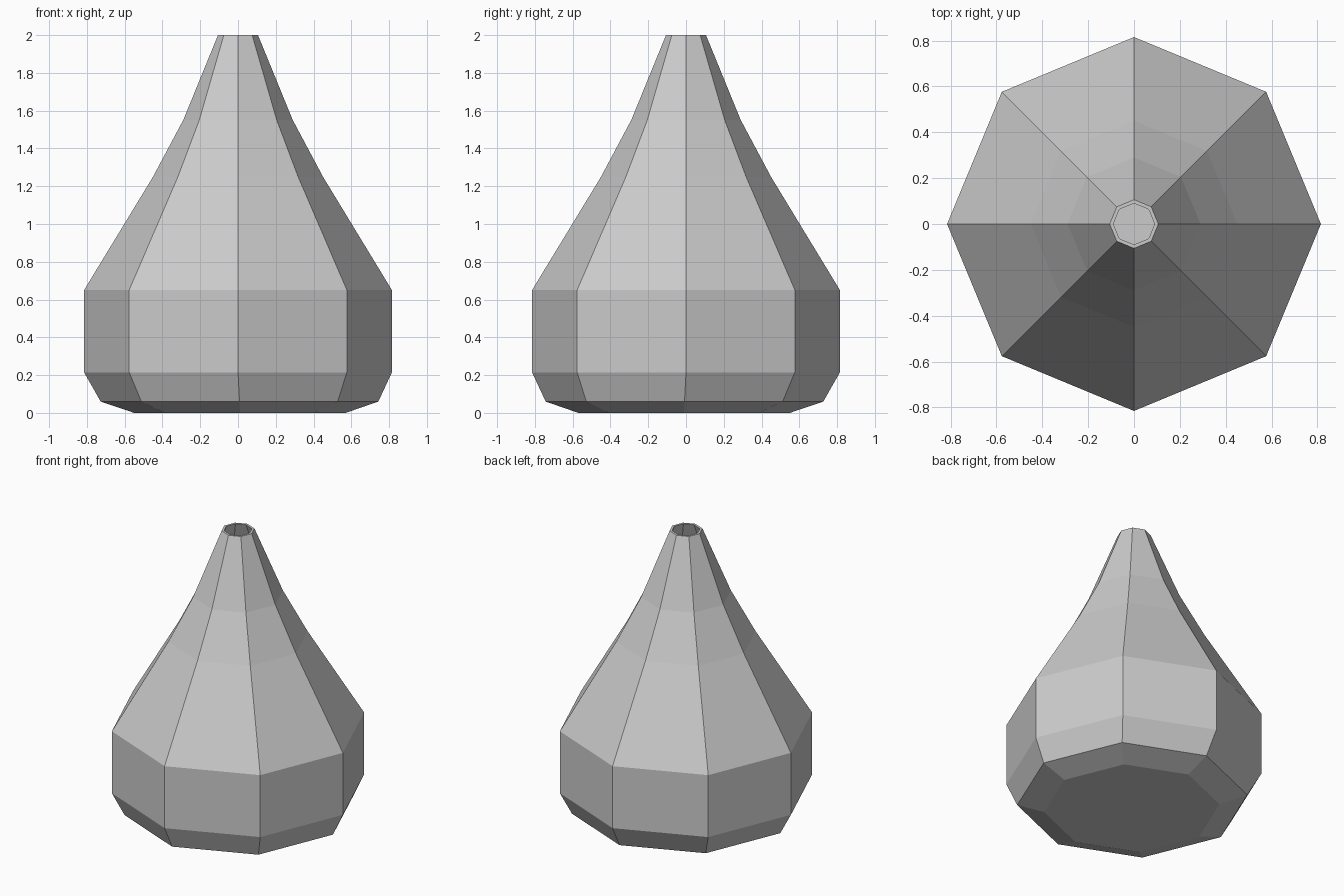
import bpy, bmesh
from math import cos, sin, tau

if "Cube" in bpy.data.objects:
    bpy.data.objects.remove(bpy.data.objects["Cube"], do_unlink=True)

SIDES = 8
WALL = 0.016

# Outer profile: radius, height, sideways shift of the slightly skewed base
PROFILE = [
    (0.56, 0.0, 0.01),
    (0.735, 0.06, 0.008),
    (0.815, 0.215, 0),
    (0.815, 0.65, 0),
    (0.45, 1.25, 0),
    (0.29, 1.55, 0),
    (0.106, 2.0, 0),
]


def ring(bm, radius, z, shift):
    return [bm.verts.new((radius * cos(tau * i / SIDES) + shift,
                          radius * sin(tau * i / SIDES) - shift, z))
            for i in range(SIDES)]


def grey_material():
    mat = bpy.data.materials.new("plain_grey")
    colour = (0.6, 0.6, 0.6, 1)
    mat.use_nodes = True
    mat.diffuse_color = colour
    mat.node_tree.nodes["Principled BSDF"].inputs["Base Color"].default_value = colour
    return mat


# Hollow vessel: up the outer wall, over the rim, down the inner wall
inner = [(r - WALL, z, s) for r, z, s in reversed(PROFILE)]
inner[-1] = (inner[-1][0], WALL, inner[-1][2])

bm = bmesh.new()
rings = [ring(bm, *p) for p in PROFILE + inner]
for low, high in zip(rings, rings[1:]):
    for i in range(SIDES):
        j = (i + 1) % SIDES
        bm.faces.new((low[i], low[j], high[j], high[i]))

# Underside and inside floor
bm.faces.new(list(reversed(rings[0])))
bm.faces.new(rings[-1])
bmesh.ops.recalc_face_normals(bm, faces=bm.faces[:])

mesh = bpy.data.meshes.new("flask_body")
bm.to_mesh(mesh)
bm.free()
mesh.materials.append(grey_material())
flask = bpy.data.objects.new("flask_body", mesh)
bpy.context.collection.objects.link(flask)
